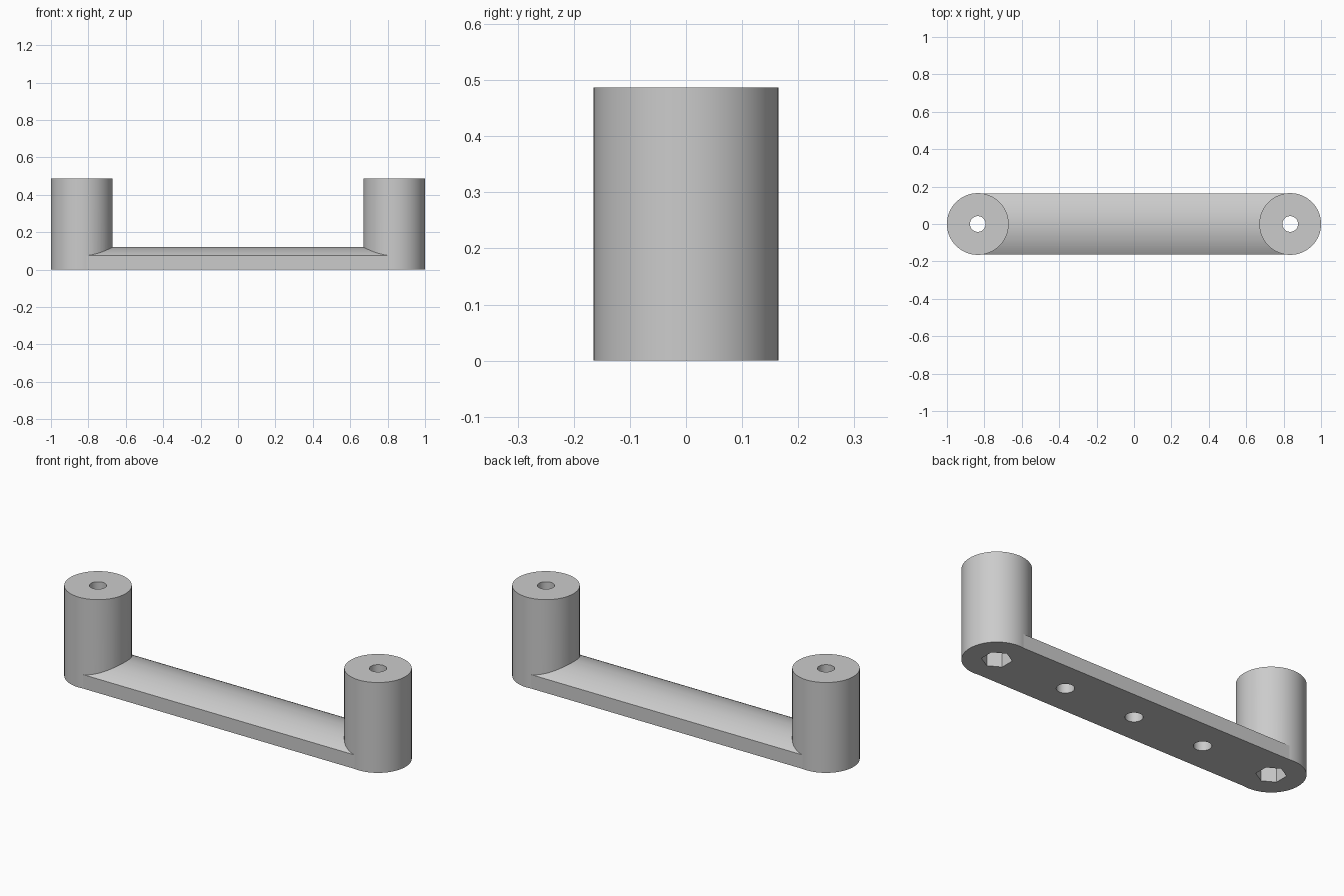
import bpy
import bmesh
import math

cube = bpy.data.objects.get("Cube")
if cube:
    bpy.data.objects.remove(cube, do_unlink=True)

POST_X, POST_R, POST_H = 0.835, 0.165, 0.487
BAR_HALF, BAR_SIDE, BAR_TOP = 0.163, 0.075, 0.12

grey = bpy.data.materials.new("plain grey")
grey.use_nodes = True
colour = (0.6, 0.6, 0.6, 1)
grey.diffuse_color = colour
grey.node_tree.nodes["Principled BSDF"].inputs["Base Color"].default_value = colour


def add_object(name, bm):
    bmesh.ops.recalc_face_normals(bm, faces=bm.faces)
    mesh = bpy.data.meshes.new(name)
    bm.to_mesh(mesh)
    bm.free()
    mesh.materials.append(grey)
    obj = bpy.data.objects.new(name, mesh)
    bpy.context.collection.objects.link(obj)
    return obj


def prism(name, points, offset):
    """Extrude a closed outline along an offset."""
    bm = bmesh.new()
    face = bm.faces.new([bm.verts.new(p) for p in points])
    ext = bmesh.ops.extrude_face_region(bm, geom=[face], use_keep_orig=True)
    moved = [v for v in ext["geom"] if isinstance(v, bmesh.types.BMVert)]
    bmesh.ops.translate(bm, verts=moved, vec=offset)
    return add_object(name, bm)


def column(name, x, radius, z0, z1, sides, turn=0.0):
    angles = [turn + math.tau * i / sides for i in range(sides)]
    ring = [(x + radius * math.cos(a), radius * math.sin(a), z0) for a in angles]
    return prism(name, ring, (0, 0, z1 - z0))


def combine(target, tool, operation):
    """Apply a boolean and drop the tool object."""
    mod = target.modifiers.new("boolean", "BOOLEAN")
    mod.operation, mod.solver, mod.object = operation, "EXACT", tool
    bpy.context.view_layer.objects.active = target
    bpy.ops.object.modifier_apply(modifier=mod.name)
    bpy.data.objects.remove(tool, do_unlink=True)


# Grip bar with a shallow domed top
sag = BAR_TOP - BAR_SIDE
dome_r = (BAR_HALF ** 2 + sag ** 2) / (2 * sag)
half_angle = math.asin(BAR_HALF / dome_r)
section = [(-POST_X, -BAR_HALF, 0), (-POST_X, BAR_HALF, 0)]
steps = 28
for i in range(steps + 1):
    a = half_angle * (1 - 2 * i / steps)
    section.append((-POST_X, dome_r * math.sin(a),
                    BAR_TOP - dome_r + dome_r * math.cos(a)))
handle = prism("handle", section, (2 * POST_X, 0, 0))

# Mounting posts
for side in (-1, 1):
    post = column("post", side * POST_X, POST_R, 0, POST_H, 96)
    combine(handle, post, "UNION")

# Bolt holes and hexagonal nut pockets in the posts
for side in (-1, 1):
    x = side * POST_X
    combine(handle, column("bolt_hole", x, 0.042, -0.1, 0.6, 64), "DIFFERENCE")
    combine(handle, column("nut_pocket", x, 0.073, -0.1, 0.25, 6, math.pi / 6), "DIFFERENCE")

# Blind round holes under the bar
for i in (-1, 0, 1):
    combine(handle, column("blind_hole", i * POST_X / 2, 0.043, -0.1, 0.08, 64), "DIFFERENCE")

bpy.ops.object.select_all(action="DESELECT")
handle.select_set(True)
bpy.context.view_layer.objects.active = handle
bpy.ops.object.shade_smooth_by_angle(angle=math.radians(7))
